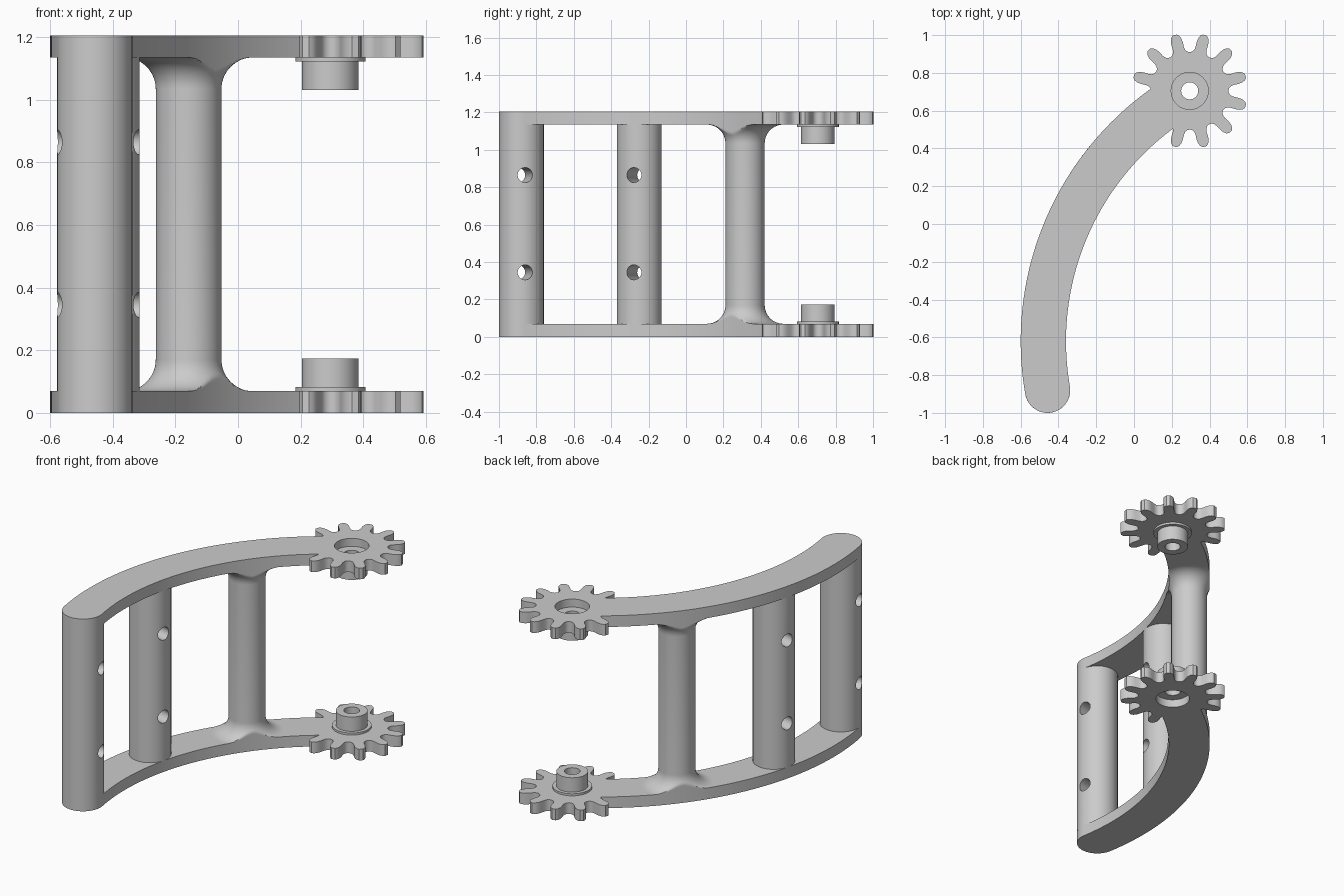
import bpy, bmesh
from math import sin, cos, radians, pi, atan2, hypot
from mathutils import Matrix, Vector

if "Cube" in bpy.data.objects:
    bpy.data.objects.remove(bpy.data.objects["Cube"])

HEIGHT, PLATE = 1.205, 0.07
MID = HEIGHT / 2
ARC = Vector((1.04, -0.62))          # centre of the arm's curve
RADIUS, HALF = 1.52, 0.12            # arm centreline radius and half width
GEAR_ANGLE, TIP_ANGLE = radians(119.35), radians(189.85)

grey = bpy.data.materials.new("light grey")
grey.use_nodes = True
grey.diffuse_color = (0.6, 0.6, 0.6, 1)
grey.node_tree.nodes["Principled BSDF"].inputs["Base Color"].default_value = (0.6, 0.6, 0.6, 1)


def polar(centre, r, a):
    return Vector((centre.x + r * cos(a), centre.y + r * sin(a)))


def on_arm(a):
    return polar(ARC, RADIUS, a)


def finish(name, bm, mirror=False):
    """Turn a bmesh into an object with its origin at mid height."""
    bmesh.ops.recalc_face_normals(bm, faces=bm.faces)
    mesh = bpy.data.meshes.new(name)
    bm.to_mesh(mesh)
    bm.free()
    mesh.materials.append(grey)
    ob = bpy.data.objects.new(name, mesh)
    ob.location.z = MID
    bpy.context.collection.objects.link(ob)
    if mirror:
        mod = ob.modifiers.new("top copy", 'MIRROR')
        mod.use_axis = (False, False, True)
    return ob


def smooth(ob):
    bpy.ops.object.select_all(action='DESELECT')
    ob.select_set(True)
    bpy.context.view_layer.objects.active = ob
    bpy.ops.object.shade_smooth_by_angle(angle=radians(32))


def loft(bm, rings, closed=False):
    """Join rings of equal point count; z is measured from the ground."""
    loops = [[bm.verts.new((p.x, p.y, z - MID)) for p in pts] for pts, z in rings]
    pairs = list(zip(loops, loops[1:]))
    if closed:
        pairs.append((loops[-1], loops[0]))
    for a, b in pairs:
        for i in range(len(a)):
            j = (i + 1) % len(a)
            bm.faces.new((a[i], a[j], b[j], b[i]))
    return loops


# Curved arms with a rounded free end
start = GEAR_ANGLE + 0.13 / RADIUS
steps = 48
angles = [start + (TIP_ANGLE - start) * i / steps for i in range(steps + 1)]
tip = on_arm(TIP_ANGLE)
outline = [polar(ARC, RADIUS + HALF, a) for a in angles]
outline += [polar(tip, HALF, TIP_ANGLE + pi * i / 24) for i in range(1, 24)]
outline += [polar(ARC, RADIUS - HALF, a) for a in reversed(angles)]
bm = bmesh.new()
bottom, top = loft(bm, [(outline, 0), (outline, PLATE)])
bm.faces.new(bottom)
bm.faces.new(top)
smooth(finish("curved_arms", bm, mirror=True))

# Gears with counterbore, flange and bored hub
hub = on_arm(GEAR_ANGLE)
flank = [(0.208, 11.5), (0.218, 8.7), (0.235, 7.4), (0.26, 6.9),
         (0.28, 6.0), (0.297, 4.2), (0.306, 2.0)]
tooth = [(0.205, -15)] + [(r, -a) for r, a in flank] + [(r, a) for r, a in reversed(flank)]
teeth = [(r, radians(15 + 30 * k + a)) for k in range(12) for r, a in tooth]
gear = [polar(hub, r, a) for r, a in teeth]


def hub_ring(r):
    return [polar(hub, r, a) for _, a in teeth]


bm = bmesh.new()
loft(bm, [(gear, 0), (gear, PLATE),
          (hub_ring(0.112), PLATE), (hub_ring(0.112), 0.083),
          (hub_ring(0.09), 0.083), (hub_ring(0.09), 0.173),
          (hub_ring(0.045), 0.173), (hub_ring(0.045), 0.05),
          (hub_ring(0.098), 0.05), (hub_ring(0.098), 0)], closed=True)
smooth(finish("gears", bm, mirror=True))

# Two round posts, each drilled twice across the arm
for name, angle in (("end_post", TIP_ANGLE), ("middle_post", radians(165.9))):
    centre = on_arm(angle)
    bm = bmesh.new()
    circle = [polar(centre, HALF, angle + 2 * pi * i / 64) for i in range(64)]
    low, high = loft(bm, [(circle, PLATE), (circle, HEIGHT - PLATE)])
    bm.faces.new(low)
    bm.faces.new(high)
    post = finish(name, bm)

    bm = bmesh.new()
    for z in (0.345, 0.865):
        place = (Matrix.Translation((centre.x, centre.y, z - MID))
                 @ Matrix.Rotation(angle, 4, 'Z') @ Matrix.Rotation(pi / 2, 4, 'Y'))
        bmesh.ops.create_cone(bm, cap_ends=True, segments=32, radius1=0.04,
                              radius2=0.04, depth=0.5, matrix=place)
    drill = finish("drill", bm)
    drill.hide_render = True
    cut = post.modifiers.new("holes", 'BOOLEAN')
    cut.operation = 'DIFFERENCE'
    cut.object = drill
    bpy.context.view_layer.update()
    bpy.context.view_layer.objects.active = post
    bpy.ops.object.modifier_apply(modifier=cut.name)
    bpy.data.objects.remove(drill)
    smooth(post)

# Slim post whose flared ends are trimmed flush with the arm's edges
centre = on_arm(radians(142.0))


def trimmed_ring(r):
    ring = []
    for i in range(96):
        d = polar(centre, r, 2 * pi * i / 96) - ARC
        reach = min(max(d.length, RADIUS - HALF), RADIUS + HALF)
        ring.append(ARC + d.normalized() * reach)
    return ring


profile = [(0.205 - 0.1 * cos(a), PLATE + 0.1 - 0.1 * sin(a))
           for a in (pi / 2 * (1 - i / 14) for i in range(15))]
profile.append((0.105, MID))
bm = bmesh.new()
loft(bm, [(trimmed_ring(r), z) for r, z in profile])
flared = finish("flared_post", bm, mirror=True)
# Open half shell: make sure its faces look outward
face = flared.data.polygons[-1]
out = Vector((face.center.x - centre.x, face.center.y - centre.y, 0))
if face.normal.dot(out) < 0:
    flared.data.flip_normals()
smooth(flared)
